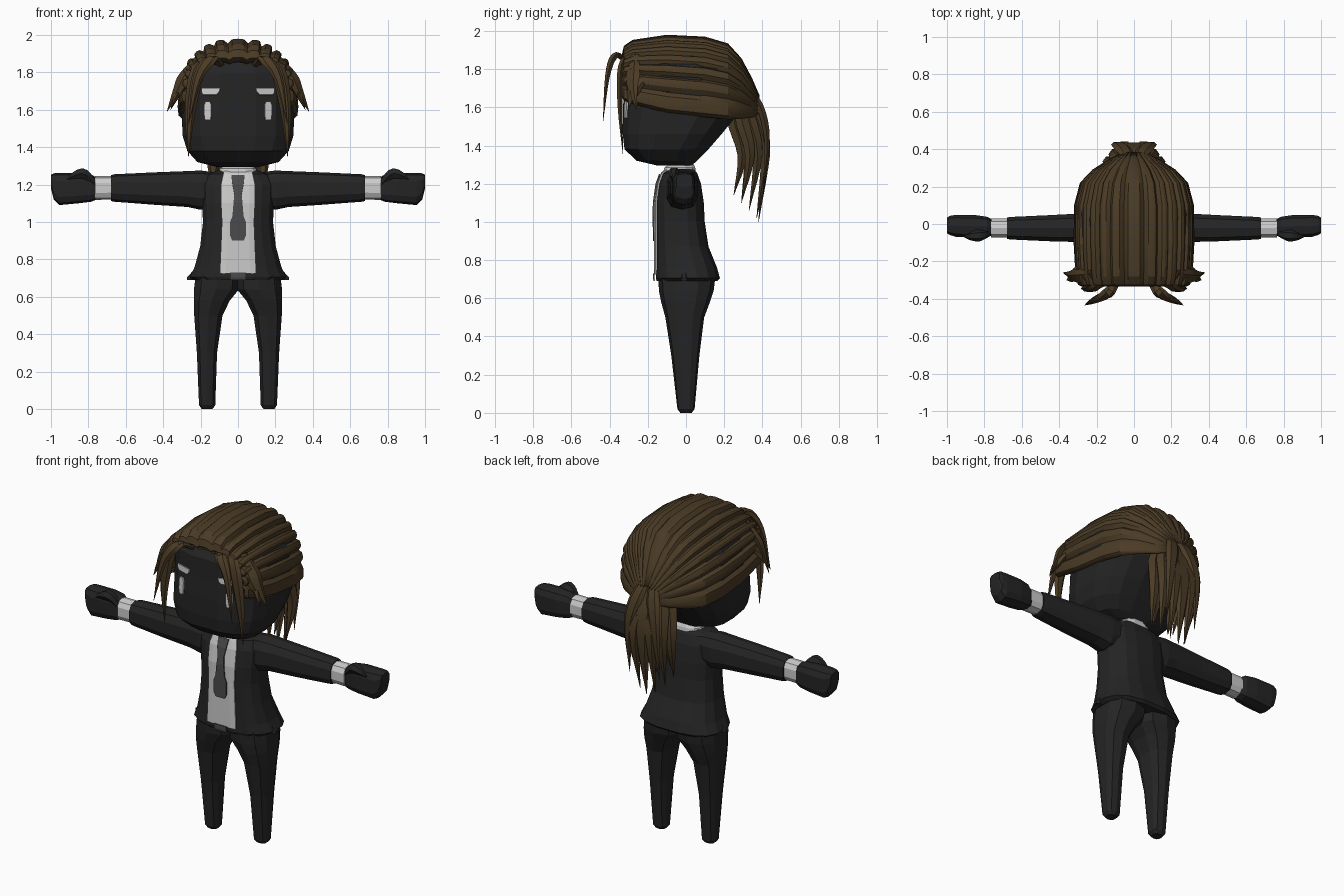
import bpy, bmesh, math, random
from mathutils import Vector
from mathutils.bvhtree import BVHTree

if "Cube" in bpy.data.objects:
    bpy.data.objects.remove(bpy.data.objects["Cube"])

random.seed(4)


def material(name, c):
    m = bpy.data.materials.new(name)
    m.diffuse_color = (*c, 1)
    m.use_nodes = True
    m.node_tree.nodes["Principled BSDF"].inputs["Base Color"].default_value = m.diffuse_color
    return m


BLACK = material("black cloth", (0.018, 0.018, 0.018))
WHITE = material("light shirt", (0.6, 0.6, 0.6))
GREY = material("tie grey", (0.07, 0.07, 0.07))
HAIR = material("brown hair", (0.07, 0.044, 0.019))


def finish(name, bm, mat, mirror=False, smooth=0):
    bmesh.ops.recalc_face_normals(bm, faces=bm.faces)
    me = bpy.data.meshes.new(name)
    bm.to_mesh(me)
    bm.free()
    ob = bpy.data.objects.new(name, me)
    bpy.context.collection.objects.link(ob)
    me.materials.append(mat)
    if mirror:
        md = ob.modifiers.new("mirror", 'MIRROR')
        md.use_mirror_merge = False
    if smooth:
        bpy.ops.object.select_all(action='DESELECT')
        ob.select_set(True)
        bpy.context.view_layer.objects.active = ob
        bpy.ops.object.shade_smooth_by_angle(angle=math.radians(smooth))
    return ob


def skin(bm, rings, closed=True, caps=True):
    vs = [[bm.verts.new(p) for p in r] for r in rings]
    n = len(vs[0])
    for a, b in zip(vs, vs[1:]):
        for i in range(n if closed else n - 1):
            j = (i + 1) % n
            bm.faces.new((a[i], a[j], b[j], b[i]))
    if caps:
        bm.faces.new(vs[0])
        bm.faces.new(vs[-1])


def power(v, e):
    return math.copysign(abs(v) ** e, v)


def loft(name, rows, mat, n=12, axis='z', e=0.75, mirror=False):
    """rows: (position, u min, u max, v min, v max); u,v = x,y for axis z and y,z for axis x"""
    bm = bmesh.new()
    rings = []
    for p, u0, u1, v0, v1 in rows:
        ring = []
        for i in range(n):
            a = 2 * math.pi * (i + 0.5) / n
            u = (u0 + u1) / 2 + (u1 - u0) / 2 * power(math.cos(a), e)
            v = (v0 + v1) / 2 + (v1 - v0) / 2 * power(math.sin(a), e)
            ring.append((u, v, p) if axis == 'z' else (p, u, v))
        rings.append(ring)
    skin(bm, rings)
    return finish(name, bm, mat, mirror)


def plate(name, target, rows, mat, off=0.006, mirror=False):
    """thin patch laid on the front of target; rows: (z, x left, x right)"""
    bm = bmesh.new()
    tb = bmesh.new()
    tb.from_mesh(target.data)
    tree = BVHTree.FromBMesh(tb)
    grid = []
    for (z0, a0, b0), (z1, a1, b1) in zip(rows, rows[1:]):
        for k in range(6):
            t = k / 5
            z, a, b = z0 + (z1 - z0) * t, a0 + (a1 - a0) * t, b0 + (b1 - b0) * t
            line = []
            for i in range(7):
                x = a + (b - a) * i / 6
                hit = tree.ray_cast(Vector((x, -2, z)), Vector((0, 1, 0)))[0]
                line.append((x, (hit.y if hit else -0.1) - off, z))
            grid.append(line)
    tb.free()
    skin(bm, grid, closed=False, caps=False)
    bmesh.ops.remove_doubles(bm, verts=bm.verts, dist=1e-5)
    ob = finish(name, bm, mat, mirror)
    md = ob.modifiers.new("thickness", 'SOLIDIFY')
    md.thickness, md.offset = 0.008, 0
    return ob


def lock(name, pts, width, depth, mirror=False, side=(1, 0, 0), mat=HAIR, root=0.55):
    """pointed strand along a smooth path, widest before the middle"""
    P = [Vector(p) for p in pts]
    P = [2 * P[0] - P[1]] + P + [2 * P[-1] - P[-2]]
    path = []
    for i in range(1, len(P) - 2):
        a, b, c, d = P[i - 1:i + 3]
        for k in range(4):
            t = k / 4
            path.append(0.5 * (2 * b + (c - a) * t + (2 * a - 5 * b + 4 * c - d) * t * t
                               + (3 * b - a - 3 * c + d) * t ** 3))
    path.append(P[-2])
    bm = bmesh.new()
    rings = []
    m = len(path) - 1
    for i, p in enumerate(path):
        t = i / m
        tan = (path[min(i + 1, m)] - path[max(i - 1, 0)]).normalized()
        s = Vector(side)
        s = (s - tan * s.dot(tan)).normalized()
        d = tan.cross(s)
        w = root + (1 - root) * min(t / 0.4, 1) if t < 0.4 else max(1 - ((t - 0.4) / 0.6) ** 1.6, 0.03)
        rings.append([p + s * math.cos(q * math.pi / 3) * w * width
                      + d * math.sin(q * math.pi / 3) * w * depth for q in range(6)])
    skin(bm, rings)
    return finish(name, bm, mat, mirror, smooth=35)


# head
head = loft("head", [(1.295, -.12, .12, -.15, .03), (1.32, -.22, .22, -.26, .06), (1.38, -.275, .275, -.325, .12),
                     (1.46, -.3, .3, -.335, .19), (1.57, -.305, .305, -.335, .28), (1.68, -.305, .305, -.33, .29),
                     (1.8, -.29, .29, -.325, .26), (1.86, -.25, .25, -.29, .2), (1.91, -.15, .15, -.2, .12)],
            BLACK, 16, e=0.7)
# jacket, collar, legs
torso = loft("jacket", [(.69, -.24, .24, -.155, .165), (.705, -.262, .262, -.16, .18), (.76, -.235, .235, -.16, .165),
                        (.87, -.205, .205, -.16, .12), (1.0, -.19, .19, -.16, .1), (1.1, -.195, .195, -.16, .095),
                        (1.2, -.2, .2, -.145, .08), (1.255, -.17, .17, -.125, .06), (1.28, -.09, .09, -.09, .04)],
             BLACK, 16)
loft("hem_point", [(.69, .23, .275, -.03, .01), (.705, .22, .275, -.03, .01), (.745, .22, .235, -.02, .0)],
     BLACK, 6, mirror=True)
loft("collar", [(1.25, -.11, .11, -.125, .055), (1.285, -.1, .1, -.115, .05), (1.305, -.07, .07, -.08, .04)], WHITE)
loft("trouser_leg", [(0, .135, .195, -.03, .03), (.02, .12, .21, -.045, .045), (.3, .11, .222, -.077, .07),
                     (.5, .08, .237, -.108, .095), (.58, .04, .24, -.13, .125), (.64, -.01, .24, -.142, .145),
                     (.72, -.01, .23, -.145, .155)], BLACK, 10, mirror=True)
# arms, cuffs, fists
loft("sleeve", [(.12, -.1, .06, 1.09, 1.265), (.2, -.105, .065, 1.065, 1.275), (.27, -.1, .06, 1.08, 1.272),
                (.45, -.095, .05, 1.092, 1.265), (.66, -.085, .04, 1.108, 1.255), (.68, -.082, .037, 1.112, 1.25)],
     BLACK, 10, 'x', mirror=True)
loft("cuff", [(.66, -.074, .03, 1.12, 1.245), (.765, -.074, .03, 1.118, 1.245)], WHITE, 10, 'x', mirror=True)
loft("fist", [(.755, -.06, .025, 1.12, 1.235), (.785, -.07, .04, 1.108, 1.255), (.85, -.075, .05, 1.1, 1.262),
              (.955, -.07, .05, 1.09, 1.262), (.985, -.06, .045, 1.12, 1.26), (1.0, -.05, .035, 1.18, 1.252)],
     BLACK, 10, 'x', e=.6, mirror=True)
lock("thumb", [(.765, -.045, 1.2), (.82, -.06, 1.255), (.87, -.065, 1.25), (.92, -.065, 1.225)],
     .032, .032, True, (0, 1, 0), BLACK)

# shirt front, tie, buckle
plate("shirt_front", torso, [(.725, -.095, .095), (.76, -.095, .095), (.87, -.09, .09), (1.0, -.085, .085),
                             (1.1, -.09, .09), (1.2, -.09, .09), (1.27, -.075, .075)], WHITE, .005)
plate("tie", torso, [(.9, -.03, .03), (.925, -.042, .042), (1.0, -.042, .042), (1.03, -.03, .03), (1.15, -.02, .02),
                     (1.2, -.03, .03), (1.25, -.035, .035)], GREY, .012)
plate("belt_buckle", torso, [(.692, -.042, .042), (.73, -.042, .042)], GREY, .012)
# eyes and brows
plate("eye", head, [(1.545, .147, .176), (1.575, .142, .18), (1.625, .142, .18), (1.645, .15, .172)], WHITE, .005, True)
plate("eyebrow", head, [(1.68, .115, .185), (1.695, .1, .195), (1.715, .095, .195)], WHITE, .005, True)

# swept-back hair: one ridged shell, (y, base z, half width, height) from brow to ponytail
bm = bmesh.new()
clumps, rings = 15, []
lift = [random.uniform(-.012, .012) for _ in range(8)]
for y, zc, w, h in [(-.31, 1.7, .265, .15), (-.335, 1.69, .275, .185), (-.325, 1.68, .295, .235),
                    (-.28, 1.67, .308, .275), (-.1, 1.635, .318, .335), (.1, 1.615, .316, .345),
                    (.22, 1.6, .285, .325), (.29, 1.59, .22, .26), (.345, 1.58, .135, .17), (.385, 1.58, .06, .08)]:
    ring = []
    for i in range(clumps * 4 + 1):
        c = min(i // 4, clumps - 1)
        f = 1 + (-.05, .012, .022, .012)[i % 4] + lift[min(c, clumps - 1 - c)]
        a = math.radians(-98 + 196 * i / (clumps * 4))
        ring.append((w * f * power(math.sin(a), .8), y, zc + h * f * power(math.cos(a), .8)))
    rings.append(ring)
skin(bm, rings, closed=False, caps=False)
cap = finish("hair_cap", bm, HAIR, smooth=25)
md = cap.modifiers.new("thickness", 'SOLIDIFY')
md.thickness, md.offset = .02, -1

# front locks
lock("front_lock", [(.09, -.31, 1.84), (.14, -.37, 1.87), (.215, -.41, 1.77), (.265, -.435, 1.52)], .035, .02, True)
lock("long_front_lock", [(.15, -.3, 1.87), (.215, -.34, 1.81), (.255, -.345, 1.6), (.265, -.33, 1.35)], .04, .02, True)
lock("side_lock", [(.22, -.27, 1.87), (.285, -.28, 1.78), (.325, -.28, 1.7), (.38, -.26, 1.59)],
     .05, .025, True, (.6, .7, 0))
lock("temple_lock", [(.28, -.2, 1.76), (.31, -.26, 1.71), (.335, -.285, 1.66), (.36, -.3, 1.6)],
     .035, .02, True, (0, 1, 0))
# ponytail: middle strands and mirrored side strands
lock("ponytail_back", [(0, .3, 1.68), (0, .375, 1.56), (0, .415, 1.35), (0, .38, 1.0)], .07, .035)
lock("ponytail_inner", [(0, .26, 1.62), (0, .31, 1.52), (0, .33, 1.35), (.0, .29, 1.1)], .08, .04)
for x, yb, zt in [(.05, .39, 1.02), (.09, .35, 1.06), (.12, .31, 1.1), (.07, .27, 1.14)]:
    lock("ponytail_strand", [(x * .3, .31, 1.68), (x * .7, yb - .02, 1.55), (x * 1.1, yb + .025, 1.35), (x, yb - .02, zt)],
         .05, .04, True)
lock("ponytail_tuft", [(.02, .34, 1.68), (.05, .39, 1.6), (.09, .425, 1.42), (.1, .4, 1.12)], .045, .022, True)
